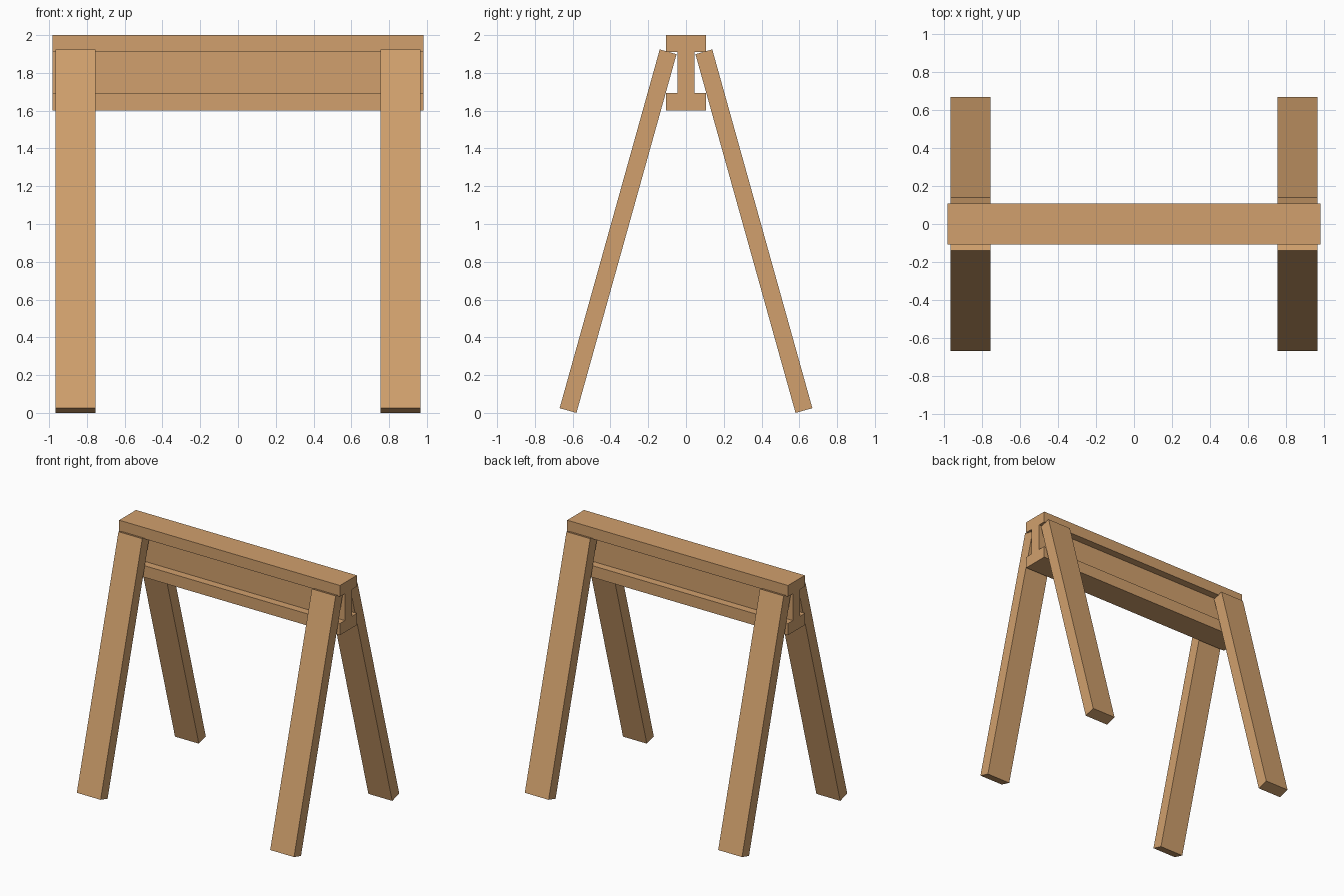
import bpy, bmesh

if "Cube" in bpy.data.objects:
    bpy.data.objects.remove(bpy.data.objects["Cube"])

wood = bpy.data.materials.new("warm_wood")
wood.diffuse_color = (0.638, 0.352, 0.153, 1)
wood.use_nodes = True
wood.node_tree.nodes["Principled BSDF"].inputs["Base Color"].default_value = wood.diffuse_color


def extrude_x(name, profile, x0, x1):
    """Extrude a closed (y, z) profile along x into a solid."""
    bm = bmesh.new()
    face = bm.faces.new([bm.verts.new((x0, y, z)) for y, z in profile])
    ext = bmesh.ops.extrude_face_region(bm, geom=[face])
    moved = [v for v in ext["geom"] if isinstance(v, bmesh.types.BMVert)]
    bmesh.ops.translate(bm, vec=(x1 - x0, 0, 0), verts=moved)
    bmesh.ops.recalc_face_normals(bm, faces=bm.faces)
    mesh = bpy.data.meshes.new(name)
    bm.to_mesh(mesh)
    bm.free()
    mesh.materials.append(wood)
    obj = bpy.data.objects.new(name, mesh)
    bpy.context.collection.objects.link(obj)
    return obj


def plank(name, half_width, z0, z1):
    w = half_width
    extrude_x(name, [(-w, z0), (w, z0), (w, z1), (-w, z1)], -0.983, 0.983)


# I-shaped top beam made of three planks
plank("top_plank", 0.107, 1.91, 2.0)
plank("web_plank", 0.045, 1.694, 1.91)
plank("bottom_plank", 0.107, 1.6, 1.694)

# Four splayed legs with square-cut ends
leg_profile = [(0.58, 0.0), (0.669, 0.025), (0.139, 1.924), (0.05, 1.899)]
for side, sy in (("front", -1), ("back", 1)):
    for end, x0 in (("left", -0.967), ("right", 0.755)):
        extrude_x(f"{side}_{end}_leg",
                  [(sy * y, z) for y, z in leg_profile], x0, x0 + 0.212)
